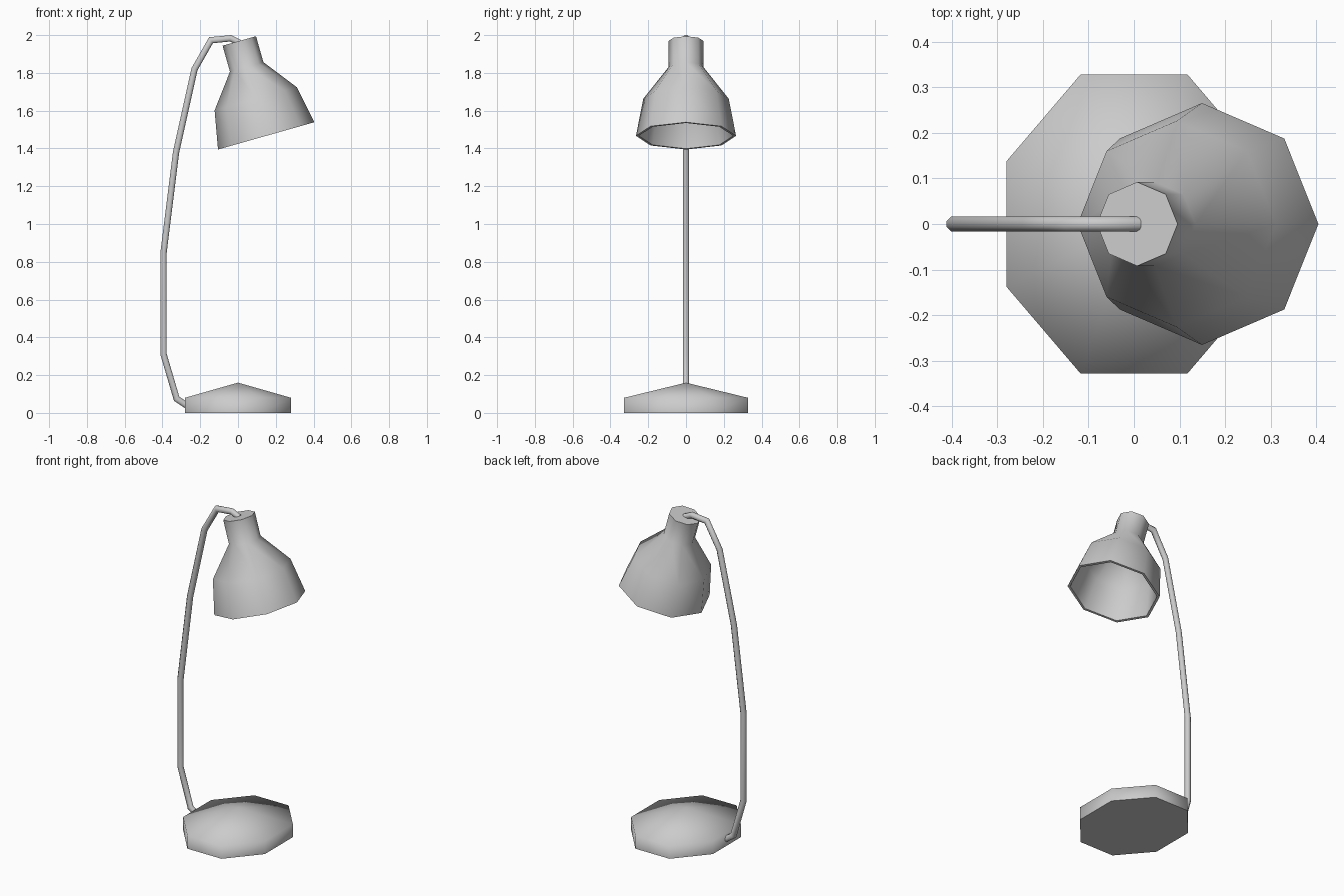
import bpy, bmesh, math
from mathutils import Vector, Matrix

cube = bpy.data.objects.get("Cube")
if cube:
    bpy.data.objects.remove(cube, do_unlink=True)

grey = bpy.data.materials.new("light grey")
grey.use_nodes = True
grey.diffuse_color = (0.6, 0.6, 0.6, 1)
grey.node_tree.nodes["Principled BSDF"].inputs["Base Color"].default_value = (0.6, 0.6, 0.6, 1)


def bridge(bm, a, b):
    for i in range(len(a)):
        j = (i + 1) % len(a)
        bm.faces.new((a[i], a[j], b[j], b[i]))


def finish(name, bm, angle=80):
    bmesh.ops.recalc_face_normals(bm, faces=bm.faces)
    mesh = bpy.data.meshes.new(name)
    bm.to_mesh(mesh)
    bm.free()
    mesh.materials.append(grey)
    obj = bpy.data.objects.new(name, mesh)
    bpy.context.collection.objects.link(obj)
    bpy.ops.object.select_all(action="DESELECT")
    obj.select_set(True)
    bpy.context.view_layer.objects.active = obj
    bpy.ops.object.shade_smooth_by_angle(angle=math.radians(angle))
    return obj


# Base: stretched octagonal slab with a shallow pyramid top
bm = bmesh.new()
outline = [(0.28, 0.137), (0.117, 0.328), (-0.117, 0.328), (-0.28, 0.137),
           (-0.28, -0.137), (-0.117, -0.328), (0.117, -0.328), (0.28, -0.137)]
low, high = ([bm.verts.new((x, y, z)) for x, y in outline] for z in (0, 0.08))
bridge(bm, low, high)
bm.faces.new(low)
peak = bm.verts.new((0, 0, 0.16))
for i in range(8):
    bm.faces.new((high[i], high[(i + 1) % 8], peak))
finish("base", bm)

# Shade: eight-sided lathe with an inner wall, tilted towards +x
bm = bmesh.new()
profile = [(0.092, 0), (0.092, -0.143), (0.226, -0.318), (0.265, -0.522),
           (0.250, -0.522), (0.212, -0.322), (0.078, -0.15)]
rings = [[bm.verts.new((r * math.cos(k * math.tau / 8), r * math.sin(k * math.tau / 8), z))
          for k in range(8)] for r, z in profile]
for a, b in zip(rings, rings[1:]):
    bridge(bm, a, b)
bm.faces.new(rings[0])
bm.faces.new(rings[-1])
tilt = Matrix.Translation((0.007, 0, 1.969)) @ Matrix.Rotation(math.radians(-15.8), 4, "Y")
bmesh.ops.transform(bm, matrix=tilt, verts=bm.verts)
finish("shade", bm)

# Arm: thin tube swept along a bent path with mitred joints
bm = bmesh.new()
path = [Vector((x, 0, z)) for x, z in (
    (-0.25, 0.025), (-0.325, 0.075), (-0.394, 0.31), (-0.394, 0.85), (-0.328, 1.38),
    (-0.23, 1.82), (-0.143, 1.973), (-0.04, 1.983), (0.008, 1.96))]
radius, sides = 0.018, 8
rings = []
for i, p in enumerate(path):
    before = (p - path[i - 1]).normalized() if i else (path[1] - p).normalized()
    after = (path[i + 1] - p).normalized() if i < len(path) - 1 else before
    along = (before + after).normalized()
    across = Vector((along.z, 0, -along.x)) / along.dot(before)
    rings.append([bm.verts.new(p + radius * (across * math.cos(t) + Vector((0, 1, 0)) * math.sin(t)))
                  for t in (math.tau * (k + 0.5) / sides for k in range(sides))])
for a, b in zip(rings, rings[1:]):
    bridge(bm, a, b)
bm.faces.new(rings[0])
bm.faces.new(rings[-1])
finish("arm", bm)
